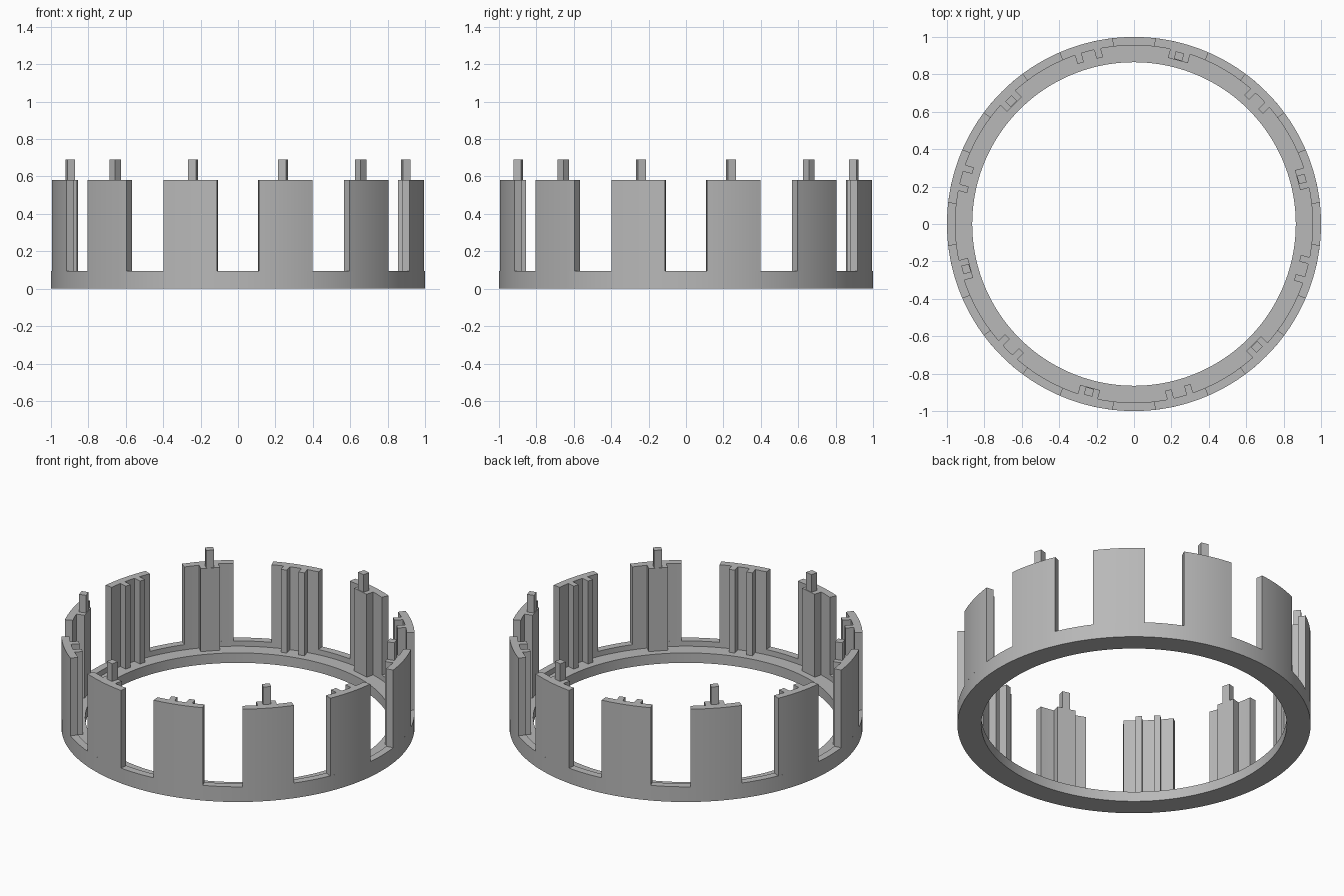
import bpy
import bmesh
from math import sin, cos, radians, tau
from mathutils import Matrix

if "Cube" in bpy.data.objects:
    bpy.data.objects.remove(bpy.data.objects["Cube"], do_unlink=True)

R_OUT, R_WALL, R_RIB, R_IN = 1.0, 0.955, 0.905, 0.865
Z_LEDGE, Z_LIP, Z_TOP, Z_PIN = 0.062, 0.095, 0.58, 0.69
HALF_ARC = radians(8.5)

grey = bpy.data.materials.new("plain grey")
grey.use_nodes = True
colour = (0.48, 0.48, 0.48, 1)
grey.diffuse_color = colour
grey.node_tree.nodes["Principled BSDF"].inputs["Base Color"].default_value = colour


def finish(bm, name):
    """Turn a bmesh into a smooth-shaded object with sharp edges kept."""
    bmesh.ops.recalc_face_normals(bm, faces=bm.faces)
    mesh = bpy.data.meshes.new(name)
    bm.to_mesh(mesh)
    bm.free()
    mesh.materials.append(grey)
    obj = bpy.data.objects.new(name, mesh)
    bpy.context.collection.objects.link(obj)
    bpy.ops.object.select_all(action="DESELECT")
    obj.select_set(True)
    bpy.context.view_layer.objects.active = obj
    bpy.ops.object.shade_smooth_by_angle(angle=radians(30))
    return obj


def prism(bm, outline, z0, z1, turn):
    """Extrude a flat outline from z0 to z1, then turn it about the ring axis."""
    rot = Matrix.Rotation(turn, 4, "Z")
    low, high = ([bm.verts.new(rot @ Matrix.Translation((x, y, z)).translation)
                  for x, y in outline] for z in (z0, z1))
    bm.faces.new(low)
    bm.faces.new(high)
    for i in range(len(low)):
        j = (i + 1) % len(low)
        bm.faces.new((low[i], low[j], high[j], high[i]))


def block(r0, r1, centre, width):
    return [(r0, centre - width / 2), (r1, centre - width / 2),
            (r1, centre + width / 2), (r0, centre + width / 2)]


def arc(r, steps=8):
    angles = [HALF_ARC * (2 * i / steps - 1) for i in range(steps + 1)]
    return [(r * cos(a), r * sin(a)) for a in angles]


# Base ring: stepped profile swept around the axis
bm = bmesh.new()
profile = [(R_IN, 0), (R_OUT, 0), (R_OUT, Z_LIP), (R_WALL, Z_LIP),
           (R_WALL, Z_LEDGE), (R_IN, Z_LEDGE)]
SEGMENTS = 180
rings = [[bm.verts.new((r * cos(tau * s / SEGMENTS), r * sin(tau * s / SEGMENTS), z))
          for r, z in profile] for s in range(SEGMENTS)]
for s in range(SEGMENTS):
    a, b = rings[s], rings[(s + 1) % SEGMENTS]
    for i in range(len(profile)):
        j = (i + 1) % len(profile)
        bm.faces.new((a[i], b[i], b[j], a[j]))
finish(bm, "base_ring")

# Twelve upright wall panels, alternating pin ribs and socket ribs
panels, pin_ribs, pins, socket_ribs = (bmesh.new() for _ in range(4))
for k in range(12):
    turn = radians(15 + 30 * k)
    prism(panels, arc(R_OUT) + arc(R_WALL)[::-1], Z_LIP, Z_TOP, turn)
    if k % 2 == 0:
        prism(pin_ribs, block(R_RIB, R_WALL, 0, 0.11), Z_LEDGE, Z_TOP, turn)
        prism(pins, block(R_RIB + 0.003, 0.95, 0, 0.046), Z_TOP, Z_PIN, turn)
    else:
        for side in (-1, 1):
            prism(socket_ribs, block(R_RIB, R_WALL, side * 0.053, 0.036),
                  Z_LEDGE, Z_TOP, turn)

finish(panels, "wall_panels")
finish(pin_ribs, "pin_ribs")
finish(pins, "locating_pins")
finish(socket_ribs, "socket_ribs")
